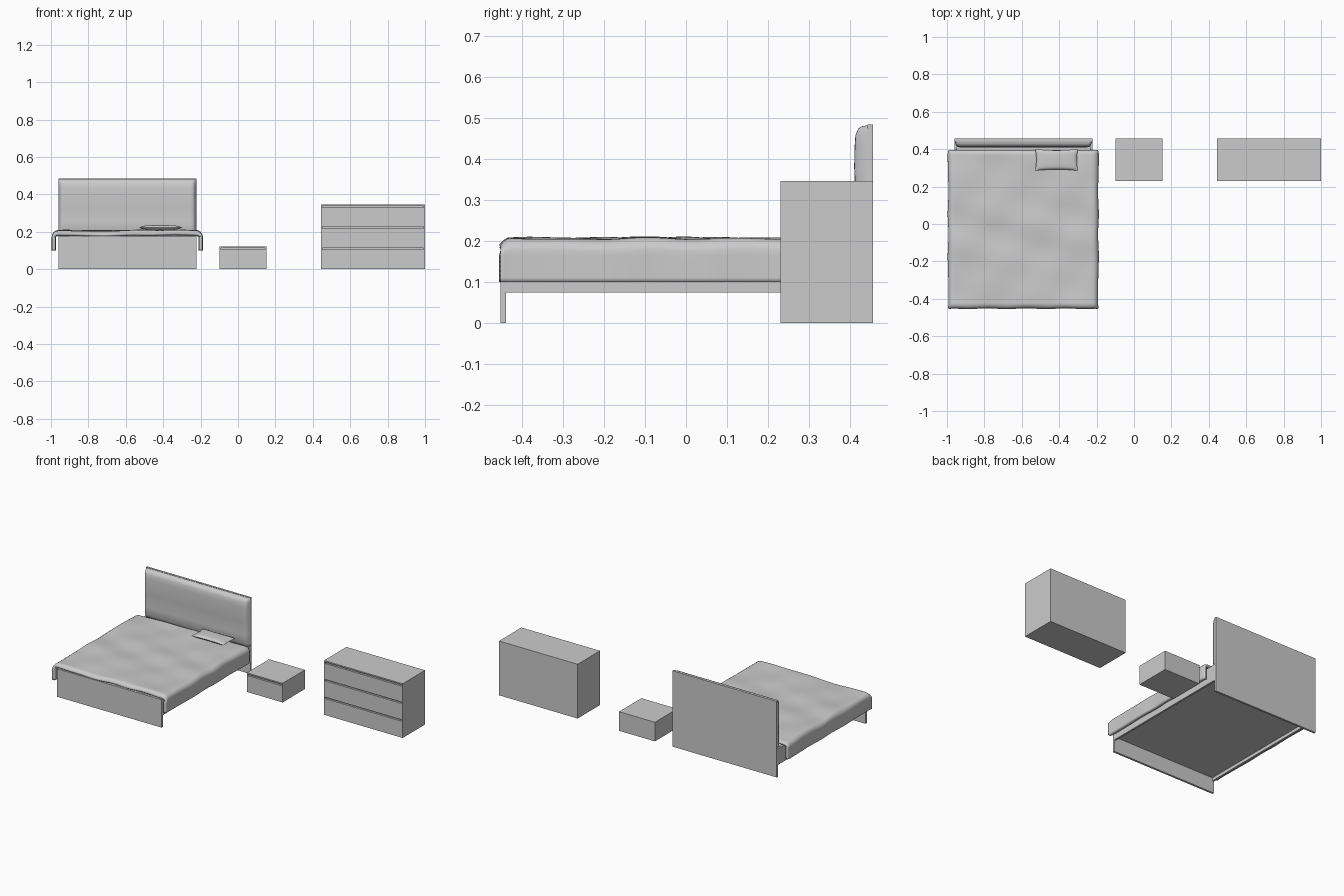
import bpy, bmesh
from math import sin, cos, pi, radians

if "Cube" in bpy.data.objects:
    bpy.data.objects.remove(bpy.data.objects["Cube"])


def add_mesh(name, bm, smooth=False):
    bmesh.ops.recalc_face_normals(bm, faces=bm.faces)
    me = bpy.data.meshes.new(name)
    bm.to_mesh(me)
    bm.free()
    ob = bpy.data.objects.new(name, me)
    bpy.context.collection.objects.link(ob)
    if smooth:
        for p in me.polygons:
            p.use_smooth = True
    return ob


def box_bm(x0, x1, y0, y1, z0, z1):
    bm = bmesh.new()
    bmesh.ops.create_cube(bm, size=1)
    for v in bm.verts:
        v.co = (x0 if v.co.x < 0 else x1, y0 if v.co.y < 0 else y1, z0 if v.co.z < 0 else z1)
    return bm


def box(name, *dims):
    return add_mesh(name, box_bm(*dims))


def grid_surface(name, nu, nv, func):
    """Smooth surface from func(u, v), both running 0..1."""
    bm = bmesh.new()
    rows = [[bm.verts.new(func(i / nu, j / nv)) for j in range(nv + 1)] for i in range(nu + 1)]
    for i in range(nu):
        for j in range(nv):
            bm.faces.new((rows[i][j], rows[i + 1][j], rows[i + 1][j + 1], rows[i][j + 1]))
    return add_mesh(name, bm, True)


def cabinet(name, x0, x1, height, grooves):
    """Box with recessed finger grooves across the front."""
    y0, y1, depth, side = 0.231, 0.456, 0.012, 0.008
    bm = box_bm(x0, x1, y0, y1, 0, height)
    cuts = [((x0 + side, 0, 0), (1, 0, 0)), ((x1 - side, 0, 0), (1, 0, 0))]
    cuts += [((0, 0, z), (0, 0, 1)) for g in grooves for z in g]
    for co, no in cuts:
        bmesh.ops.bisect_plane(bm, geom=bm.verts[:] + bm.edges[:] + bm.faces[:],
                               plane_co=co, plane_no=no)
    bm.normal_update()
    for lo, hi in grooves:
        picked = []
        for f in bm.faces:
            c = f.calc_center_median()
            if abs(c.y - y0) < 1e-4 and lo < c.z < hi and x0 + side < c.x < x1 - side:
                picked.append(f)
        res = bmesh.ops.extrude_face_region(bm, geom=picked)
        bmesh.ops.translate(bm, vec=(0, depth, 0),
                            verts=[v for v in res["geom"] if isinstance(v, bmesh.types.BMVert)])
        bmesh.ops.delete(bm, geom=[f for f in picked if f.is_valid], context="FACES")
    return add_mesh(name, bm)


# Storage furniture
cabinet("nightstand", -0.10, 0.153, 0.122, [(0.105, 0.114)])
cabinet("dresser", 0.445, 1.0, 0.346, [(0.329, 0.338), (0.218, 0.227), (0.105, 0.114)])

# Bed frame
BX0, BX1 = -0.959, -0.223
box("headboard_panel", BX0, BX1, 0.443, 0.456, 0, 0.484)
box("footboard", BX0, BX1, -0.452, -0.439, 0, 0.178)
box("left_rail", BX0, BX0 + 0.012, -0.439, 0.443, 0.075, 0.178)
box("right_rail", BX1 - 0.012, BX1, -0.439, 0.443, 0.075, 0.178)
box("bed_base", BX0 + 0.012, BX1 - 0.012, -0.439, 0.443, 0.095, 0.107)


def padded(name, bevel, *dims):
    ob = box(name, *dims)
    m = ob.modifiers.new("rounding", "BEVEL")
    m.width, m.segments = bevel, 5
    for o in bpy.context.selected_objects:
        o.select_set(False)
    ob.select_set(True)
    bpy.context.view_layer.objects.active = ob
    bpy.ops.object.shade_smooth_by_angle(angle=radians(40))
    return ob


padded("mattress", 0.015, BX0 + 0.012, BX1 - 0.012, -0.436, 0.395, 0.107, 0.184)


# Headboard cushion: gently bulging front, rounded top and ends
def cushion(u, v):
    profile = [(0.442, 0.175), (0.424, 0.178), (0.414, 0.195), (0.413, 0.25), (0.415, 0.29),
               (0.412, 0.33), (0.410, 0.38), (0.411, 0.43), (0.413, 0.458), (0.42, 0.474),
               (0.43, 0.48), (0.443, 0.482)]
    y, z = profile[round(v * (len(profile) - 1))]
    d = min(u, 1 - u) * (BX1 - BX0)
    k = min(1, d / 0.025)
    y = 0.443 + (y - 0.443) * (1 - (1 - k) ** 2) ** 0.5
    return (BX0 + (BX1 - BX0) * u, y, z)


grid_surface("headboard_cushion", 80, 11, cushion)


# Blanket: wrinkled top, rounded shoulders and two hanging sides
def blanket(u, v):
    cx, half, top, hem, r = -0.592, 0.402, 0.206, 0.1, 0.032
    drop, arc, flat = top - r - hem, r * pi / 2, half - r
    s = (u - 0.5) * 2
    d = abs(s) * (flat + arc + drop)
    sign = 1 if s > 0 else -1
    if d < flat:
        x, z, k = d, top, 1
    elif d < flat + arc:
        a = (d - flat) / r
        x, z, k = flat + r * sin(a), top - r + r * cos(a), cos(a)
    else:
        x, z, k = half, top - r - (d - flat - arc), 0
    y = -0.453 + 0.848 * v
    x = cx + sign * x
    wave = (0.0025 * sin(9 * x + 13 * y + 2 * sin(5 * y)) + 0.0015 * sin(21 * x - 17 * y)
            + 0.001 * sin(33 * y + 8 * x))
    z += k * wave
    x += (1 - k) * sign * 0.002 * sin(19 * y + 1.5 * sin(7 * y))
    # ends of the cloth roll down over the foot and head
    front = max(0, 1 - v / 0.03)
    back = max(0, 1 - (1 - v) / 0.025)
    z -= k * (0.018 * front ** 2 + 0.01 * back ** 2)
    x += (1 - k) * sign * (0.003 * front ** 2 - 0.005 * back ** 2)
    y += 0.002 * sin(x * 30) * front
    return (x, y, z)


cloth = grid_surface("blanket", 90, 90, blanket)
thick = cloth.modifiers.new("thickness", "SOLIDIFY")
thick.thickness, thick.offset = 0.018, -1


# Pillow: pinched corners, domed on both sides
def pillow_side(sign):
    def f(u, v):
        a, b = 2 * u - 1, 2 * v - 1
        x = -0.414 + 0.115 * a * (1 - 0.06 * (1 - b * b))
        y = 0.343 + 0.058 * b * (1 - 0.12 * (1 - a * a))
        dome = ((1 - a ** 4) * (1 - b ** 4)) ** 0.5
        return (x, y, 0.222 + sign * 0.013 * dome)
    return f


for label, sign in (("pillow_top", 1), ("pillow_underside", -1)):
    grid_surface(label, 28, 18, pillow_side(sign))
